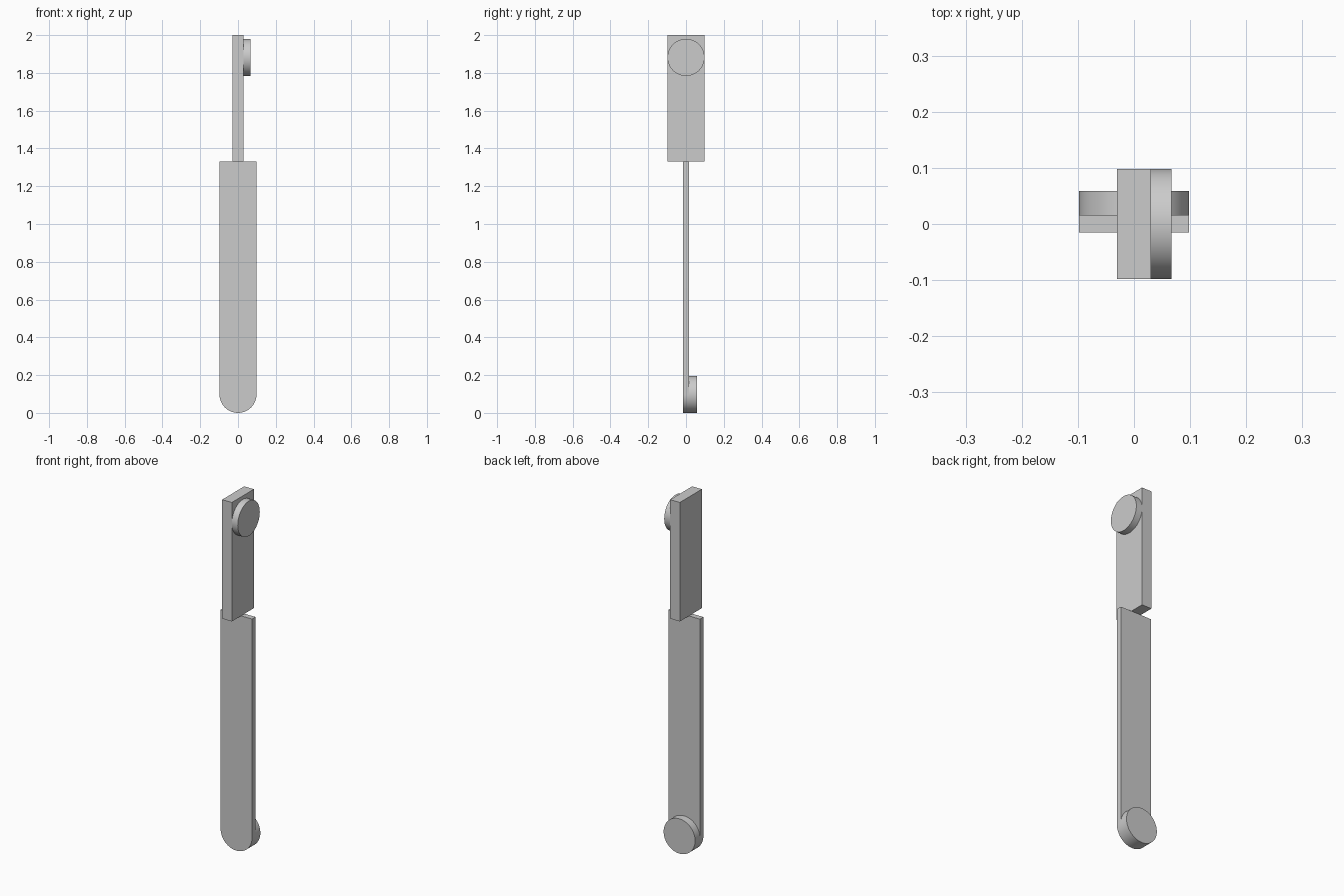
import bpy, bmesh, math
from mathutils import Matrix, Vector

cube = bpy.data.objects.get("Cube")
if cube:
    bpy.data.objects.remove(cube, do_unlink=True)

grey = bpy.data.materials.new("light grey")
grey.use_nodes = True
colour = (0.6, 0.6, 0.6, 1)
grey.diffuse_color = colour
grey.node_tree.nodes["Principled BSDF"].inputs["Base Color"].default_value = colour

R = 0.098        # half width of the bars, also the pivot radius
JOINT = 1.33     # height where the two bars meet
SEG = 64


def finish(name, bm):
    bmesh.ops.recalc_face_normals(bm, faces=bm.faces)
    mesh = bpy.data.meshes.new(name)
    bm.to_mesh(mesh)
    bm.free()
    mesh.materials.append(grey)
    ob = bpy.data.objects.new(name, mesh)
    bpy.context.collection.objects.link(ob)
    bpy.ops.object.select_all(action="DESELECT")
    bpy.context.view_layer.objects.active = ob
    ob.select_set(True)
    bpy.ops.object.shade_smooth_by_angle(angle=math.radians(30))


def extrude_profile(name, points, y0, y1):
    """Extrude an (x, z) outline along y."""
    bm = bmesh.new()
    face = bm.faces.new([bm.verts.new((x, y0, z)) for x, z in points])
    ext = bmesh.ops.extrude_face_region(bm, geom=[face])
    verts = [g for g in ext["geom"] if isinstance(g, bmesh.types.BMVert)]
    bmesh.ops.translate(bm, verts=verts, vec=(0, y1 - y0, 0))
    finish(name, bm)


def disc(name, start, end):
    """Round pivot between two points on its axis."""
    a, b = Vector(start), Vector(end)
    turn = (b - a).to_track_quat("Z", "Y").to_matrix().to_4x4()
    bm = bmesh.new()
    bmesh.ops.create_cone(bm, cap_ends=True, segments=SEG, radius1=R, radius2=R,
                          depth=(b - a).length,
                          matrix=Matrix.Translation((a + b) / 2) @ turn)
    finish(name, bm)


# Lower bar: thin strip with a rounded bottom end
arc = [math.pi + math.pi * i / 32 for i in range(33)]
outline = [(R * math.cos(t), R + R * math.sin(t)) for t in arc]
extrude_profile("lower_bar", outline + [(R, JOINT), (-R, JOINT)], -0.015, 0.016)

# Upper bar: thicker block turned a quarter
extrude_profile("upper_bar", [(-0.03, JOINT), (0.03, JOINT), (0.03, 2), (-0.03, 2)], -R, R)

# Round pivots on the back of the lower bar and the left of the upper bar
disc("lower_pivot", (0, 0.016, R), (0, 0.059, R))
disc("upper_pivot", (0.03, 0, 1.882), (0.067, 0, 1.882))
